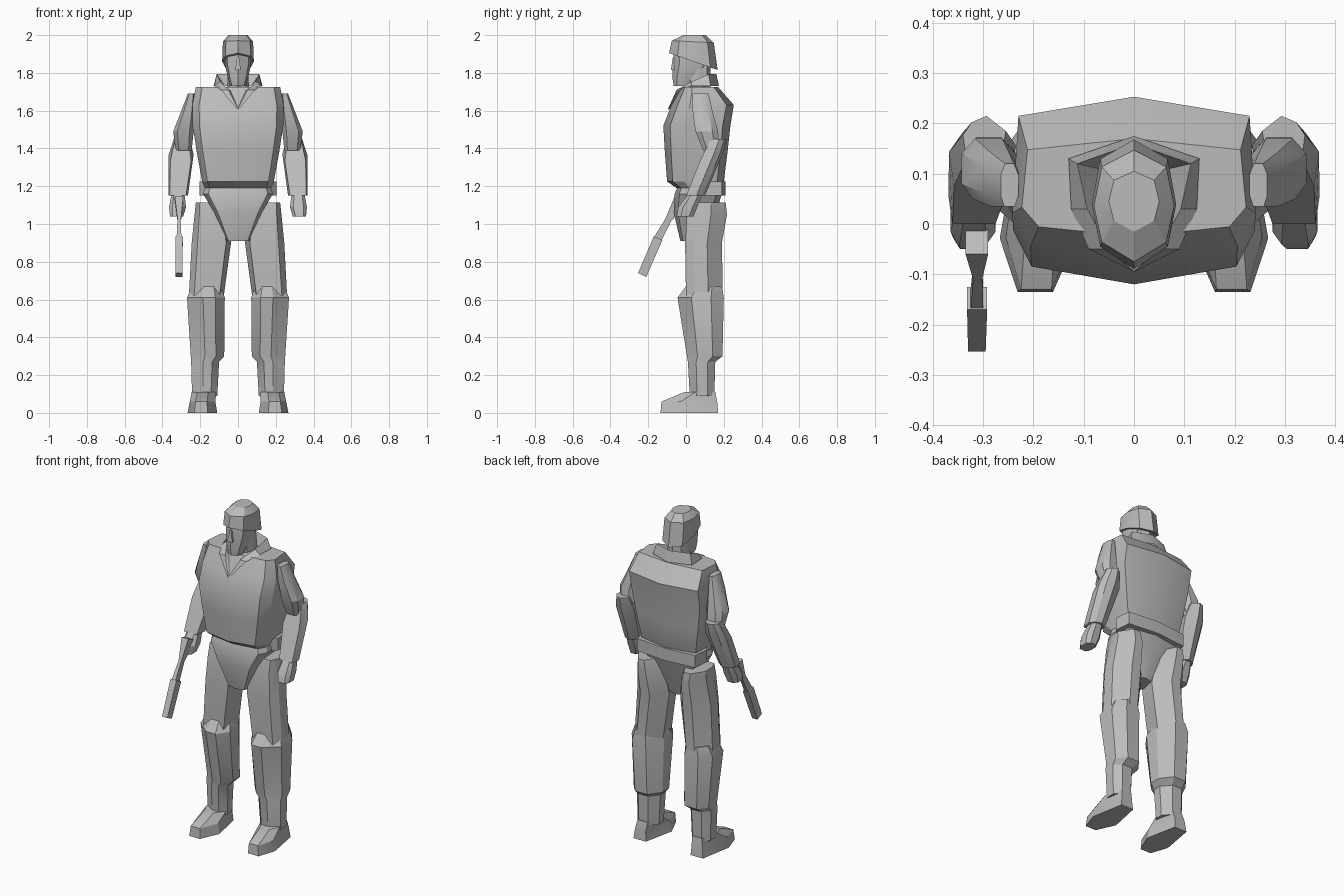
import bpy
import bmesh

# Remove the default object if present
default_cube = bpy.data.objects.get("Cube")
if default_cube:
    bpy.data.objects.remove(default_cube, do_unlink=True)

# One plain grey for the whole figure
grey = bpy.data.materials.new("plain_grey")
grey.use_nodes = True
grey_colour = (0.5, 0.5, 0.5, 1)
grey.diffuse_color = grey_colour
grey.node_tree.nodes["Principled BSDF"].inputs["Base Color"].default_value = grey_colour

# Table values are in hundredths of a unit
SCALE = 0.01
parts = []


def mirrored(half):
    """Complete a half outline that starts and ends on the centre line."""
    return half + [(-x, y) for x, y in reversed(half) if x]


# Cross-section outlines inside a -1..1 square, front towards -y
BOX = [(-1, -1), (1, -1), (1, 1), (-1, 1)]
TORSO = mirrored([(0, -1), (.85, -.8), (1, -.4), (.95, .77), (0, 1)])
HEAD = mirrored([(0, -1), (.8, -.65), (1, 0), (.8, .7), (0, 1)])
SLEEVE = mirrored([(.6, -1), (1, -.5), (1, .5), (.5, 1)])
FOREARM = [(-.8, -1), (.85, -1), (1, .1), (.6, .7), (-.1, 1), (-1, .3)]
THIGH = [(-.75, -1), (.7, -1), (1, -.5), (1, .2), (.3, 1), (-.3, 1), (-1, .15)]
SHIN = [(-.5, -1), (.15, -1), (1, -.4), (1, .45), (.5, 1), (-.4, 1), (-1, .25), (-1, -.45)]
FOOT = [(-.35, -1), (.55, -1), (1, -.3), (.55, 1), (-.5, 1), (-1, -.25)]


def section(outline, x0, x1, y0, y1, z, slope=0):
    """Fit an outline to a bounding rectangle, optionally pitched along y."""
    points = []
    for u, v in outline:
        x = (x0 + x1) / 2 + u * (x1 - x0) / 2
        dy = v * (y1 - y0) / 2
        points.append((x, (y0 + y1) / 2 + dy, z + slope * dy))
    return points


def skin(name, loops, side=1, closed=True):
    """Join successive point loops with faces and cap closed shapes."""
    bm = bmesh.new()
    rows = [[bm.verts.new((side * x * SCALE, y * SCALE, z * SCALE))
             for x, y, z in loop] for loop in loops]
    count = len(rows[0])
    for low, high in zip(rows, rows[1:]):
        for i in range(count if closed else count - 1):
            j = (i + 1) % count
            bm.faces.new((low[i], low[j], high[j], high[i]))
    if closed:
        bm.faces.new(rows[0])
        bm.faces.new(rows[-1])
    bmesh.ops.recalc_face_normals(bm, faces=bm.faces)
    mesh = bpy.data.meshes.new(name)
    bm.to_mesh(mesh)
    bm.free()
    mesh.materials.append(grey)
    obj = bpy.data.objects.new(name, mesh)
    bpy.context.scene.collection.objects.link(obj)
    parts.append(obj)
    return obj


def loft(name, outline, rings, side=1):
    return skin(name, [section(outline, *ring) for ring in rings], side)


def centred(name, outline, rings):
    """Loft a part symmetric about the centre: half width, y range, z."""
    return loft(name, outline, [(-w, w, *rest) for w, *rest in rings])


# Jacket body: hem, waist, chest, upper back, shoulder line
centred("jacket", TORSO, [
    (17.5, -5, 18, 119), (19, -10, 20, 122.5), (21.8, -11.2, 22, 138),
    (24, -12, 23.5, 152), (24.2, -7.7, 25.3, 163), (22.3, -2.5, 17, 172.5)])

# Belt showing below the jacket at the back and sides
centred("belt", TORSO, [(20.5, 4, 21, 115), (20.5, 4, 21, 122.5)])

# Pelvis tapering down between the thighs
centred("pelvis", TORSO, [
    (6, -3, 11, 91), (12.5, -6.5, 16, 106), (18.5, -6, 19, 116), (17, -4, 18, 121)])

# Neck, face and nose
centred("neck", HEAD, [(6, 0, 13, 160), (5.5, 0, 13, 184)])
centred("face", HEAD, [
    (4, -6.5, 3, 173), (5.5, -7.3, 8, 178), (7, -7, 13, 185), (7, -6.5, 13, 192)])
centred("nose", BOX, [(1.5, -8, -5, 181.5), (.6, -7, -5, 188)])

# Helmet with a rim that drops towards the back
centred("helmet", HEAD, [
    (8.4, -9, 16.8, 186, -.35), (8, -7.5, 14.7, 196.5, -.05), (5, -1.5, 10.5, 200)])

# Open collar: chest edge, raised rim, and lining down to the neck
chest_edge = [(0, -9.5, 160), (9, -5, 171), (12.5, 3, 173), (13, 13, 173), (0, 17.5, 173)]
rim = [(0, -9.5, 161), (5, -5, 171), (9.3, 3, 175.5), (11.3, 12, 179.3), (0, 16, 179.5)]
lining = [(0, -7, 161), (3, -1, 170), (6, 4, 172), (7, 11, 173), (0, 13.5, 173)]
collar = skin("collar", [chest_edge, rim, lining], closed=False)
mirror = collar.modifiers.new("both_sides", "MIRROR")
mirror.use_clip = True

# Arms and legs, the same on both sides
for label, side in (("left", 1), ("right", -1)):
    # Sleeve from shoulder to elbow
    loft(label + "_upper_arm", SLEEVE, [
        (24.5, 33, 9, 17.5, 139), (23.5, 34.3, 5, 17, 149),
        (23, 30, 3.5, 14, 160), (23, 26.5, 3.5, 12, 169)], side)
    # Forearm leaning forwards, with a pointed elbow
    loft(label + "_forearm", FOREARM, [
        (26.5, 36.9, 0, 10, 115), (23.5, 36.8, 7.5, 20, 136, .4),
        (25.5, 34, 13, 21.5, 145)], side)
    loft(label + "_hand", SLEEVE, [
        (29, 36, -5, 4, 104), (27.5, 36.5, -4, 6, 109),
        (28.5, 35, 2, 9, 117)], side)

    # Trouser thigh
    loft(label + "_thigh", THIGH, [
        (7.5, 26, 0, 19.5, 62), (3.7, 24.5, -.5, 19, 90),
        (6, 23, .5, 21.7, 105), (8.5, 22.3, 2, 21, 111.5)], side)
    # Lower leg: ankle, boot top, calf, knee
    loft(label + "_shin", SHIN, [
        (11, 24.3, 2, 15, 9), (10, 24.8, 1, 15.5, 27), (7.3, 25, .5, 19.3, 30),
        (7, 27, -4.5, 20, 61), (9, 24.5, 0, 19, 67)], side)
    # Boot with a low toe
    loft(label + "_boot", FOOT, [
        (11, 26.7, -13.5, 17, 0), (12, 25.5, -13, 16.5, 6),
        (11.5, 24.5, -1, 15.5, 11)], side)

# Pistol held low in the right hand: thick barrel, thin frame, grip
loft("pistol_barrel", BOX, [
    (29.5, 33, -25.4, -21, 73, -.45), (29.2, 33.2, -17, -12.5, 92.5, -.45)], -1)
loft("pistol_frame", BOX, [
    (30, 32.5, -17, -13, 92, -.45), (30.2, 32, -11, -8, 102, -.45),
    (29, 33.5, -6, 1, 113, -.45)], -1)

# Smooth shading with the hard creases kept
bpy.ops.object.select_all(action="DESELECT")
for part in parts:
    part.select_set(True)
bpy.context.view_layer.objects.active = parts[0]
bpy.ops.object.shade_smooth_by_angle(angle=0.5)
